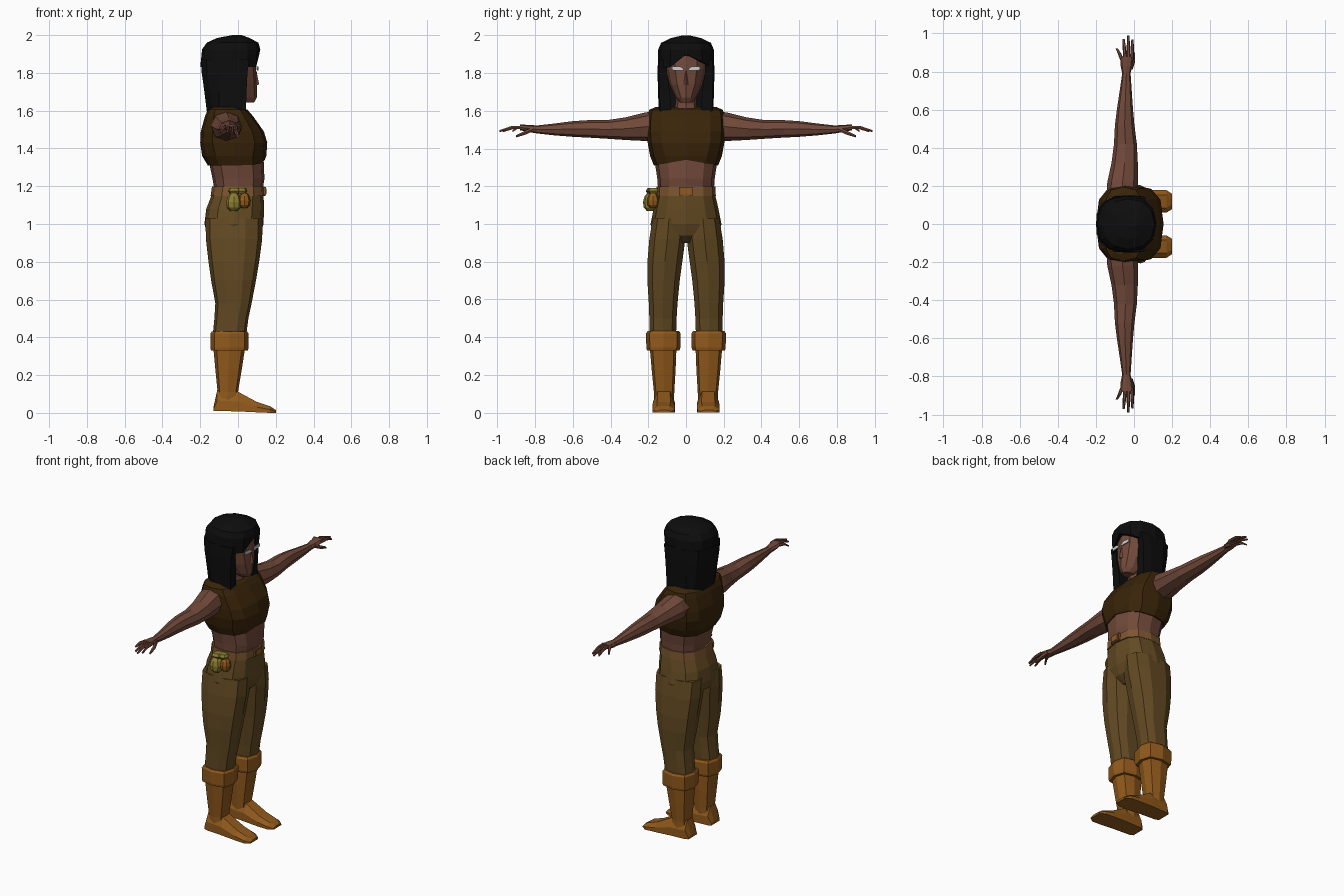
import bpy, bmesh, math

def srgb(h):
    out = []
    for i in (0, 2, 4):
        c = int(h[i:i + 2], 16) / 255
        out.append(c / 12.92 if c <= 0.04045 else ((c + 0.055) / 1.055) ** 2.4)
    return (*out, 1)

def mat(name, h):
    m = bpy.data.materials.new(name)
    m.diffuse_color = srgb(h)
    return m

SKIN = mat("brown skin", "71493a")
VEST = mat("dark leather", "392409")
PANTS = mat("olive brown cloth", "624922")
BOOT = mat("orange leather", "925a1c")
BELT = mat("tan leather", "7c5530")
HAIR = mat("black hair", "0d0d0d")
EYE = mat("pale eyes", "d0d0d0")
OLIVE = mat("yellow olive pouch", "8c7f30")

def loft(name, rings, m):
    """Skin equal-length point rings and cap both ends."""
    bm = bmesh.new()
    vs = [[bm.verts.new(p) for p in r] for r in rings]
    n = len(vs[0])
    for a, b in zip(vs, vs[1:]):
        for i in range(n):
            j = (i + 1) % n
            bm.faces.new((a[i], a[j], b[j], b[i]))
    bm.faces.new(vs[0][::-1])
    bm.faces.new(vs[-1])
    bmesh.ops.recalc_face_normals(bm, faces=bm.faces)
    me = bpy.data.meshes.new(name)
    bm.to_mesh(me)
    bm.free()
    me.materials.append(m)
    ob = bpy.data.objects.new(name, me)
    bpy.context.collection.objects.link(ob)
    return ob

def oval(u0, u1, v0, v1, n, p):
    """Superellipse outline filling the given bounds."""
    pts = []
    for i in range(n):
        t = math.tau * i / n
        c, s = math.cos(t), math.sin(t)
        f = lambda k: math.copysign(abs(k) ** (2 / p), k) if abs(k) > 1e-6 else 0
        pts.append(((u0 + u1) / 2 + (u1 - u0) / 2 * f(c), (v0 + v1) / 2 + (v1 - v0) / 2 * f(s)))
    return pts

def Z(z, x0, x1, y0, y1, n=12, p=2.6):
    return [(x, y, z) for x, y in oval(x0, x1, y0, y1, n, p)]

def Y(y, x0, x1, z0, z1, n=8, p=2.2):
    return [(x, y, z) for x, z in oval(x0, x1, z0, z1, n, p)]

def box(name, x0, x1, y0, y1, z0, z1, m):
    q = [(x0, y0), (x1, y0), (x1, y1), (x0, y1)]
    return loft(name, [[(x, y, z) for x, y in q] for z in (z0, z1)], m)

# vest, with a hem that rises at the front centre
hem = [(x, y, 1.31 + (0.03 * (1 - abs(y) / 0.17) if x > 0 else 0))
       for x, y, z in Z(1.31, -0.16, 0.142, -0.17, 0.17)]
loft("vest", [hem, Z(1.36, -0.19, 0.15, -0.19, 0.19), Z(1.43, -0.2, 0.155, -0.203, 0.203, p=3),
              Z(1.49, -0.197, 0.137, -0.207, 0.207, p=3), Z(1.57, -0.175, 0.08, -0.205, 0.205, p=3),
              Z(1.605, -0.16, 0.05, -0.195, 0.195, p=3), Z(1.62, -0.14, 0.0, -0.16, 0.16)], VEST)
# bare waist, neck
loft("midriff", [Z(1.18, -0.125, 0.13, -0.148, 0.148), Z(1.24, -0.135, 0.14, -0.152, 0.152),
                 Z(1.36, -0.16, 0.135, -0.17, 0.17)], SKIN)
loft("neck", [Z(1.58, -0.12, 0.035, -0.075, 0.075, 8), Z(1.635, -0.1, 0.03, -0.055, 0.055, 8),
              Z(1.72, -0.1, 0.03, -0.055, 0.055, 8)], SKIN)

# head
loft("head", [Z(1.643, 0.0, 0.085, -0.03, 0.03, p=2), Z(1.67, -0.09, 0.1, -0.055, 0.055, p=2),
              Z(1.74, -0.14, 0.1, -0.088, 0.088, p=2.2), Z(1.82, -0.15, 0.095, -0.105, 0.105, p=2.3),
              Z(1.9, -0.15, 0.09, -0.105, 0.105, p=2.3), Z(1.95, -0.12, 0.06, -0.08, 0.08)], SKIN)
loft("nose", [[(0.09, -0.018, 1.735), (0.112, 0, 1.738), (0.09, 0.018, 1.735)],
              [(0.09, -0.006, 1.81), (0.098, 0, 1.81), (0.09, 0.006, 1.81)]], SKIN)

# hair cap with parted fringe
def fringe(x, y):
    return max(1.83, 1.915 - 0.85 * abs(y - 0.02)) if x > 0 else 1.83
rim = [(x, y, fringe(x, y)) for x, y, z in Z(0, -0.2, 0.113, -0.15, 0.15, p=2.4)]
loft("hair_cap", [rim, Z(1.925, -0.19, 0.118, -0.147, 0.147, p=2.4), Z(1.96, -0.165, 0.108, -0.132, 0.132, p=2.2),
                  Z(1.985, -0.11, 0.06, -0.08, 0.08, p=2), Z(2.0, -0.03, 0.02, -0.015, 0.015, p=2)], HAIR)
# long hair: a U-shaped curtain around the back and sides
def curtain(z, xf, xb, w, wi):
    out = [(xf, w * 0.95), (xf - 0.05, w), (-0.1, w * 0.97), (xb + 0.03, w * 0.75), (xb, w * 0.35)]
    inn = [(xf, wi), (-0.09, wi)]
    full = out + [(x, -y) for x, y in out[::-1]] + [(x, -y) for x, y in inn] + inn[::-1]
    return [(x, y, z) for x, y in full]
loft("hair_curtain", [curtain(1.595, 0.042, -0.165, 0.145, 0.078), curtain(1.7, 0.045, -0.178, 0.148, 0.086),
                      curtain(1.8, 0.05, -0.192, 0.151, 0.1), curtain(1.87, 0.06, -0.197, 0.148, 0.1)], HAIR)

# belt, buckle and trouser hips
loft("belt", [Z(1.148, -0.145, 0.143, -0.158, 0.158), Z(1.198, -0.138, 0.14, -0.156, 0.156)], BELT)
box("buckle", 0.13, 0.148, -0.036, 0.036, 1.15, 1.196, BELT)
box("buckle_plate", 0.146, 0.151, -0.026, 0.026, 1.158, 1.188, BOOT)
loft("hips", [Z(1.165, -0.135, 0.135, -0.152, 0.152), Z(1.08, -0.168, 0.138, -0.172, 0.172),
              Z(1.0, -0.178, 0.135, -0.188, 0.188), Z(0.94, -0.16, 0.115, -0.17, 0.17),
              Z(0.9, -0.1, 0.07, -0.1, 0.1)], PANTS)

# paired parts
for side, s in (("left", 1), ("right", -1)):
    def flip(r):
        return [(x, y * s, z) for x, y, z in r]
    def pair(name, rings, m):
        loft(f"{side}_{name}", [flip(r) for r in rings], m)
    # eye plate
    pair("eye", [[(0.103, 0.012, 1.812), (0.098, 0.075, 1.815), (0.098, 0.075, 1.834), (0.103, 0.03, 1.834), (0.103, 0.012, 1.822)],
                 [(0.109, 0.012, 1.812), (0.104, 0.075, 1.815), (0.104, 0.075, 1.834), (0.109, 0.03, 1.834), (0.109, 0.012, 1.822)]], EYE)
    # trouser leg
    pair("trouser_leg", [Z(1.03, -0.172, 0.13, 0.0, 0.18, 10), Z(0.92, -0.17, 0.128, 0.0, 0.198, 10),
                         Z(0.8, -0.156, 0.112, 0.016, 0.208, 10), Z(0.7, -0.142, 0.095, 0.03, 0.208, 10),
                         Z(0.58, -0.12, 0.072, 0.042, 0.2, 10), Z(0.5, -0.125, 0.055, 0.047, 0.197, 10),
                         Z(0.4, -0.135, 0.042, 0.05, 0.195, 10)], PANTS)
    # boot
    pair("boot_cuff", [Z(0.33, -0.143, 0.052, 0.035, 0.207, 8, 3), Z(0.345, -0.146, 0.056, 0.03, 0.21, 8, 3),
                       Z(0.42, -0.146, 0.056, 0.028, 0.212, 8, 3), Z(0.432, -0.138, 0.048, 0.036, 0.204, 8, 3)], BOOT)
    pair("boot_shaft", [Z(0.36, -0.132, 0.04, 0.05, 0.193, 8, 3), Z(0.23, -0.12, 0.02, 0.055, 0.182, 8, 3),
                        Z(0.11, -0.108, 0.0, 0.062, 0.17, 8, 3), Z(0.06, -0.11, 0.0, 0.065, 0.17, 8, 3)], BOOT)
    foot = [(-0.13, .075, .16, .01, .03), (-0.11, .065, .17, .01, .12), (0.0, .06, .175, .008, .112),
            (0.1, .057, .178, .003, .058), (0.17, .06, .178, 0, .035), (0.2, .078, .158, 0, .015)]
    pair("boot_foot", [[(x, a, z0), (x, b, z0), (x, b, (z0 + z1) / 2), (x, b - .025, z1), (x, a + .025, z1), (x, a, (z0 + z1) / 2)]
                       for x, a, b, z0, z1 in foot], BOOT)
    # arm and palm
    pair("arm", [Y(0.15, -0.145, 0.02, 1.44, 1.6), Y(0.22, -0.14, 0.02, 1.44, 1.59),
                 Y(0.32, -0.118, 0.02, 1.445, 1.565), Y(0.42, -0.105, 0.015, 1.452, 1.55),
                 Y(0.52, -0.1, 0.002, 1.458, 1.55), Y(0.6, -0.09, -0.005, 1.462, 1.545),
                 Y(0.7, -0.075, -0.012, 1.47, 1.532), Y(0.79, -0.062, -0.018, 1.48, 1.522),
                 Y(0.83, -0.07, -0.008, 1.487, 1.525), Y(0.88, -0.072, -0.002, 1.497, 1.527)], SKIN)
    # fingers: knuckle x, tip x, tip y
    for i, (xa, xb, yt) in enumerate([(-.063, -.09, .92), (-.046, -.055, .97), (-.029, -.03, .988), (-.011, -.008, .968)]):
        ym = (0.87 + yt) / 2
        xm = (xa + xb) / 2
        pair(f"finger_{i + 1}", [Y(y, x - r, x + r, z - r, z + r, 6) for y, x, z, r in
                                 ((0.86, xa, 1.512, .01), (ym, xm, 1.51, .009), (yt, xb, 1.492, .006))], SKIN)
    pair("thumb", [Y(0.81, -0.03, -0.008, 1.49, 1.515, 6), Y(0.85, -0.018, 0.006, 1.472, 1.497, 6),
                   Y(0.9, -0.008, 0.006, 1.458, 1.472, 6)], SKIN)

# belt pouches on the right hip
def pouch(name, x, y, z0, z1, r, m):
    h = z1 - z0
    loft(name, [Z(z0 + h * t, x - r * k, x + r * k, y - r * k, y + r * k, 8, 2.2)
                for t, k in ((0, .5), (.18, .9), (.5, 1), (.8, .8), (1, .4))], m)
pouch("olive_pouch", -0.022, -0.188, 1.07, 1.165, 0.04, OLIVE)
pouch("orange_pouch", 0.034, -0.175, 1.085, 1.165, 0.032, BOOT)
for nm, x, y, r in (("olive_pouch_flap", -0.02, -0.18, 0.034), ("orange_pouch_flap", 0.018, -0.172, 0.03)):
    loft(nm, [Z(1.158, x - r * .6, x + r * .6, y - r * .6, y + r * .6, 8), Z(1.175, x - r, x + r, y - r, y + r, 8),
              Z(1.19, x - r * .7, x + r * .7, y - r * .7, y + r * .7, 8)], OLIVE)
